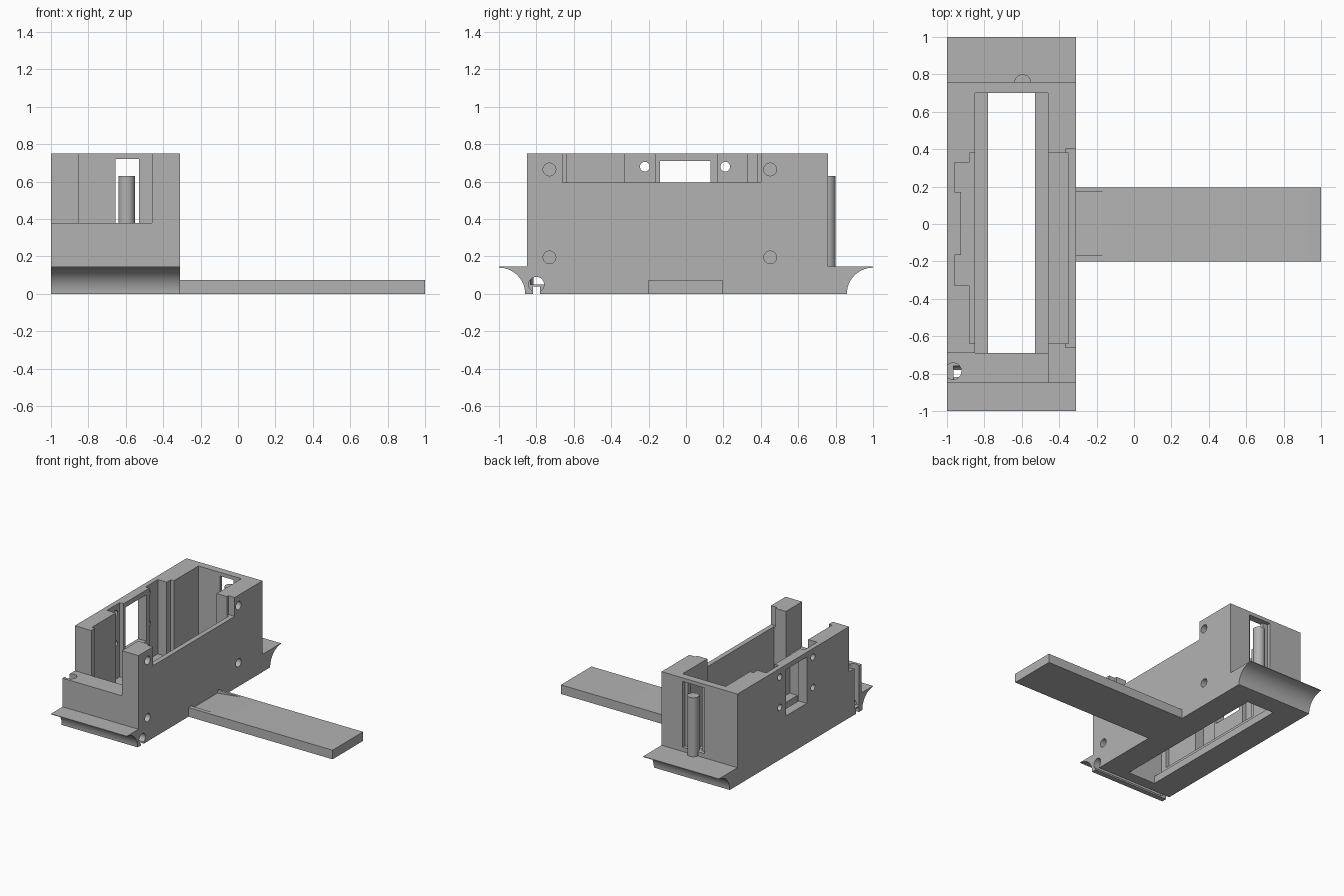
import bpy
import bmesh
import math
from mathutils import Matrix

old = bpy.data.objects.get("Cube")
if old:
    bpy.data.objects.remove(old, do_unlink=True)

grey = bpy.data.materials.new("plain grey")
grey.use_nodes = True
grey.diffuse_color = (0.45, 0.45, 0.45, 1)
grey.node_tree.nodes["Principled BSDF"].inputs["Base Color"].default_value = grey.diffuse_color


def finish(name, bm):
    bmesh.ops.recalc_face_normals(bm, faces=bm.faces)
    mesh = bpy.data.meshes.new(name)
    bm.to_mesh(mesh)
    bm.free()
    mesh.materials.append(grey)
    ob = bpy.data.objects.new(name, mesh)
    bpy.context.scene.collection.objects.link(ob)
    return ob


def prism(name, profile, x0, x1):
    """Extrude a y-z profile along x."""
    bm = bmesh.new()
    face = bm.faces.new([bm.verts.new((x0, y, z)) for y, z in profile])
    new = bmesh.ops.extrude_face_region(bm, geom=[face])["geom"]
    bmesh.ops.translate(bm, vec=(x1 - x0, 0, 0),
                        verts=[v for v in new if isinstance(v, bmesh.types.BMVert)])
    return finish(name, bm)


def box(name, x0, x1, y0, y1, z0, z1):
    return prism(name, [(y0, z0), (y1, z0), (y1, z1), (y0, z1)], x0, x1)


def rod(name, centre, radius, length, axis="Z", sides=32):
    bm = bmesh.new()
    turn = Matrix.Rotation(math.pi / 2, 4, "Y") if axis == "X" else Matrix()
    bmesh.ops.create_cone(bm, cap_ends=True, segments=sides, radius1=radius, radius2=radius,
                          depth=length, matrix=Matrix.Translation(centre) @ turn)
    return finish(name, bm)


def cut(target, cutter):
    mod = target.modifiers.new("cut", "BOOLEAN")
    mod.operation = "DIFFERENCE"
    mod.solver = "EXACT"
    mod.object = cutter
    bpy.context.view_layer.update()
    bpy.context.view_layer.objects.active = target
    bpy.ops.object.modifier_apply(modifier=mod.name)
    bpy.data.objects.remove(cutter, do_unlink=True)


def cut_box(target, *bounds):
    cut(target, box("cutter", *bounds))


# Housing body with a concave flared foot at each end
RIGHT, LEFT, TOP, FOOT = -0.31, -1.0, 0.75, 0.145
arc = [(1 - 0.14 * math.cos(a), 0.14 * math.sin(a))
       for a in [math.pi / 2 * i / 14 for i in range(15)]]
profile = arc + [(1, FOOT), (0.76, FOOT), (0.76, TOP), (-0.85, TOP), (-0.85, FOOT), (-1, FOOT)]
profile += [(-y, z) for y, z in reversed(arc)]
body = prism("housing", profile, LEFT, RIGHT)

# Main cavity and floor opening
cut_box(body, -0.85, -0.46, -0.69, 0.70, 0.06, 1)
cut_box(body, -0.78, -0.53, -0.69, 0.70, -0.1, 0.5)

# Lowered front wall, leaving one corner post
cut_box(body, -1.1, -0.46, -0.95, -0.69, 0.38, 1)

# Stepped pockets in both long walls
for x0, x1, y0, y1 in [(-0.88, -0.6, -0.64, 0.38), (-0.925, -0.7, -0.17, 0.18),
                       (-0.96, -0.7, -0.33, -0.165), (-0.96, -0.7, 0.17, 0.33),
                       (-0.6, -0.35, -0.64, 0.38)]:
    cut_box(body, x0, x1, y0, y1, 0.14, 1)
cut_box(body, -0.365, -0.2, -0.66, 0.40, 0.595, 1)

# Window with four small screw holes
cut_box(body, -1.1, -0.8, -0.14, 0.13, 0.33, 0.71)
for y in (-0.22, 0.21):
    for z in (0.43, 0.68):
        cut(body, rod("cutter", (-0.95, y, z), 0.026, 0.3, "X"))

# Blind holes in the opposite wall
for y in (-0.73, 0.45):
    for z in (0.195, 0.665):
        cut(body, rod("cutter", (RIGHT, y, z), 0.034, 0.2, "X"))

# Cable channel: cross bore, slit underneath, upright groove
cut(body, rod("cutter", (-0.58, -0.80, 0.05), 0.041, 0.77, "X"))
cut_box(body, -1.1, -0.2, -0.818, -0.78, -0.1, 0.04)
cut(body, rod("cutter", (-0.967, -0.787, 0.25), 0.044, 0.4))

# Rear slot, wider on the outside
cut_box(body, -0.655, -0.53, 0.65, 0.9, 0.18, 0.72)
cut_box(body, -0.70, -0.50, 0.73, 0.9, 0.18, 0.72)

# Upright pin in the rear slot
pin = rod("rear_pin", (-0.595, 0.755, 0.38), 0.045, 0.5)

# Flat side arm with a shallow ramp next to the wall
arm = box("side_arm", -0.33, 1, -0.2, 0.195, 0, 0.075)
bm = bmesh.new()
ramp = [bm.verts.new((x, -0.165, z))
        for x, z in [(-0.31, 0.05), (-0.1, 0.075), (-0.1, 0.1), (-0.31, 0.1)]]
face = bm.faces.new(ramp)
new = bmesh.ops.extrude_face_region(bm, geom=[face])["geom"]
bmesh.ops.translate(bm, vec=(0, 0.34, 0),
                    verts=[v for v in new if isinstance(v, bmesh.types.BMVert)])
cut(arm, finish("cutter", bm))

# Smooth the curved faces, keep edges sharp
bpy.ops.object.select_all(action="DESELECT")
for ob in (body, pin, arm):
    ob.select_set(True)
bpy.context.view_layer.objects.active = body
bpy.ops.object.shade_smooth_by_angle(angle=math.radians(30))
